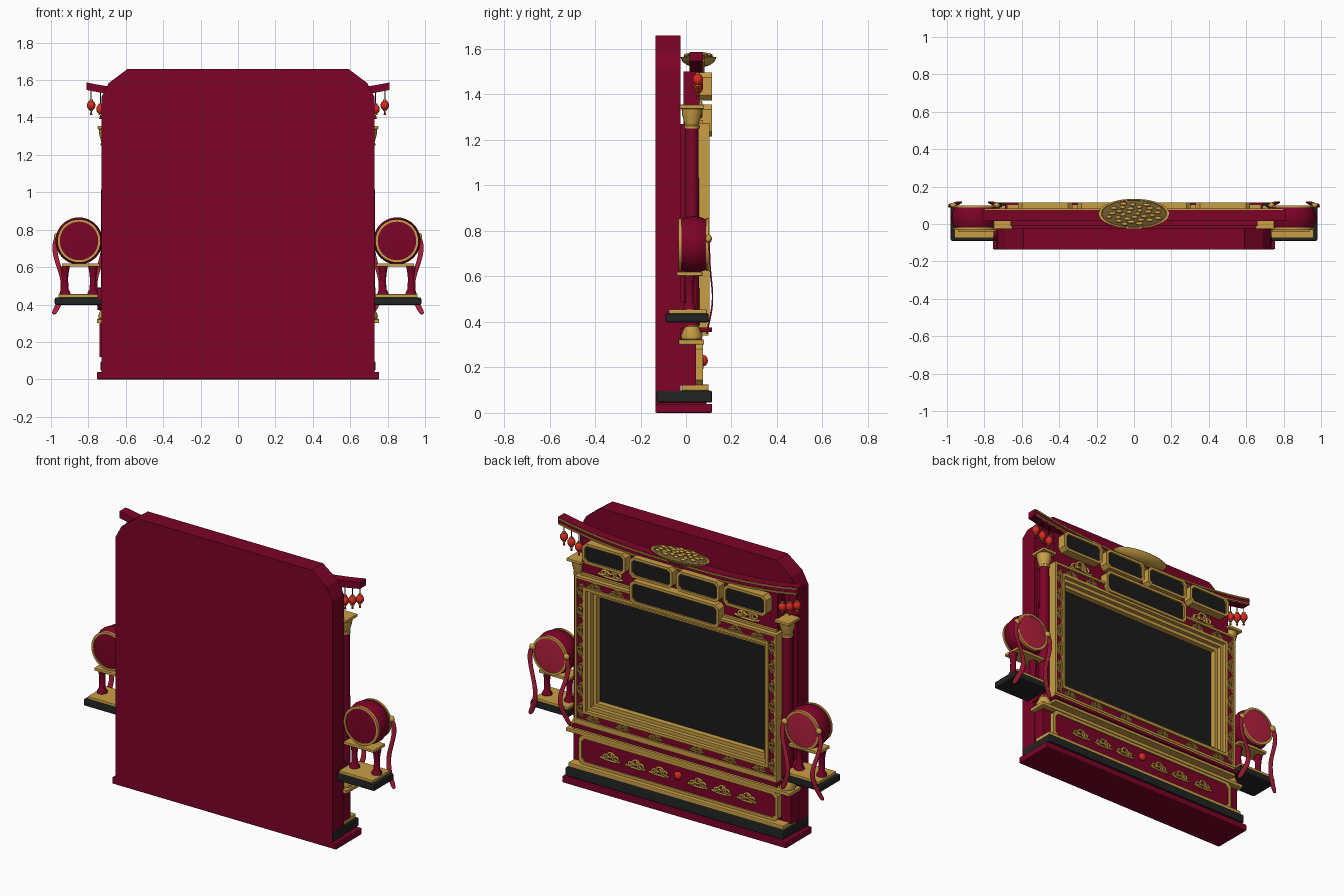
import bpy, bmesh, math, random
from mathutils import Matrix

if "Cube" in bpy.data.objects:
    bpy.data.objects.remove(bpy.data.objects["Cube"])
random.seed(4)
pi, cos, sin = math.pi, math.cos, math.sin

def mat(name, r, g, b):
    m = bpy.data.materials.new(name)
    m.diffuse_color = (r, g, b, 1)
    m.use_nodes = True
    m.node_tree.nodes["Principled BSDF"].inputs["Base Color"].default_value = m.diffuse_color
    return m

MAROON = mat("maroon", .2, .001, .02)
GOLD = mat("gold", .58, .345, .06)
BRONZE = mat("dark_gold", .16, .1, .03)
BLACK = mat("screen_black", .011, .011, .011)
PLINTH = mat("charcoal", .016, .017, .017)
ROSE = mat("rose_red", .45, .014, .047)
LANTERN = mat("lantern_red", .68, .024, .014)

def finish(name, bm, m, smooth=False, bevel=0):
    bmesh.ops.recalc_face_normals(bm, faces=bm.faces)
    me = bpy.data.meshes.new(name)
    bm.to_mesh(me)
    bm.free()
    me.materials.append(m)
    o = bpy.data.objects.new(name, me)
    bpy.context.collection.objects.link(o)
    if bevel:
        b = o.modifiers.new("bevel", 'BEVEL')
        b.width, b.segments = bevel, 2
    if smooth:
        bpy.context.view_layer.objects.active = o
        o.select_set(True)
        bpy.ops.object.shade_smooth_by_angle(angle=math.radians(40))
        o.select_set(False)
    return o

def prism(name, loop, y0, y1, m, bevel=0):
    """Outline in x,z extruded along y."""
    bm = bmesh.new()
    a = [bm.verts.new((x, y0, z)) for x, z in loop]
    b = [bm.verts.new((x, y1, z)) for x, z in loop]
    n = len(loop)
    bm.faces.new(a)
    bm.faces.new(b)
    for i in range(n):
        bm.faces.new((a[i], a[(i+1) % n], b[(i+1) % n], b[i]))
    return finish(name, bm, m, bevel=bevel)

def crect(cx, cz, hw, hh, c=0):
    """Rectangle outline, corners cut by c."""
    if c == 0:
        pts = [(-hw, -hh), (hw, -hh), (hw, hh), (-hw, hh)]
    else:
        pts = [(-hw+c, -hh), (hw-c, -hh), (hw, -hh+c), (hw, hh-c),
               (hw-c, hh), (-hw+c, hh), (-hw, hh-c), (-hw, -hh+c)]
    return [(cx+x, cz+z) for x, z in pts]

def circle(cx, cz, r, n=40):
    return [(cx+r*cos(2*pi*k/n), cz+r*sin(2*pi*k/n)) for k in range(n)]

def box(name, x0, x1, y0, y1, z0, z1, m, bevel=0):
    return prism(name, crect((x0+x1)/2, (z0+z1)/2, abs(x1-x0)/2, (z1-z0)/2), y0, y1, m, bevel)

def ring(name, outer, inner, y0, y1, m):
    """Picture-frame ring between two outlines."""
    bm = bmesh.new()
    L = [[bm.verts.new((x, y, z)) for x, z in loop] for loop, y in
         ((outer, y0), (outer, y1), (inner, y1), (inner, y0))]
    n = len(outer)
    for k in range(4):
        p, q = L[k], L[(k+1) % 4]
        for i in range(n):
            bm.faces.new((p[i], p[(i+1) % n], q[(i+1) % n], q[i]))
    return finish(name, bm, m)

def lathe(name, prof, loc, m, n=24, rot=None):
    """Profile of (radius, height) spun round z, then rotated and moved."""
    bm = bmesh.new()
    rows = [[bm.verts.new((r*cos(2*pi*i/n), r*sin(2*pi*i/n), h)) for i in range(n)] for r, h in prof]
    for p, q in zip(rows, rows[1:]):
        for i in range(n):
            bm.faces.new((p[i], p[(i+1) % n], q[(i+1) % n], q[i]))
    bm.faces.new(rows[0])
    bm.faces.new(rows[-1])
    bm.transform(Matrix.Translation(loc) @ (rot or Matrix()))
    return finish(name, bm, m, smooth=True)

def ball(name, loc, sx, sy, sz, m, u=16, v=10):
    bm = bmesh.new()
    bmesh.ops.create_uvsphere(bm, u_segments=u, v_segments=v, radius=1)
    bm.transform(Matrix.Translation(loc) @ Matrix.Diagonal((sx, sy, sz, 1)))
    return finish(name, bm, m, smooth=True)

def cloud(name, cx, y, cz, s, vertical=False):
    """Scroll ornament made of three spirals and a foot line."""
    cu = bpy.data.curves.new(name, 'CURVE')
    cu.dimensions = '3D'
    cu.bevel_depth, cu.bevel_resolution = .1*s, 1
    paths = []
    for dx, dz, r, d in ((-.6, -.1, .4, 1), (0, .1, .5, -1), (.6, -.15, .36, -1)):
        paths.append([(dx+d*r*(1-.06*k)*cos(.65*k-.6), dz+r*(1-.06*k)*sin(.65*k-.6)*.8) for k in range(14)])
    paths.append([(-1.15, -.3), (-.5, -.42), (.5, -.42), (1.15, -.3)])
    for p in paths:
        sp = cu.splines.new('POLY')
        sp.points.add(len(p)-1)
        for q, (a, b) in zip(sp.points, p):
            x, z = (b, a) if vertical else (a, b)
            q.co = (cx+s*x, y, cz+s*z, 1)
    cu.materials.append(GOLD)
    bpy.context.collection.objects.link(bpy.data.objects.new(name, cu))

TOY = Matrix.Rotation(-pi/2, 4, 'X')   # lathe axis z -> +y
TOX = Matrix.Rotation(pi/2, 4, 'Y')    # lathe axis z -> x

# back slab, base and plinths
half = [(.73, .03), (.73, 1.51), (.69, 1.585), (.59, 1.66)]
prism("back_slab", half + [(-x, z) for x, z in reversed(half)], -.135, -.025, MAROON)
box("base", -.755, .755, -.135, .115, 0, .04, MAROON, .006)
box("black_plinth", -.735, .735, -.13, .115, .045, .098, PLINTH, .008)
box("plinth_core", -.72, .72, -.12, .09, .035, .05, MAROON)
box("gold_plinth", -.725, .725, -.02, .1, .098, .125, GOLD, .005)
box("backing_panel", -.71, .71, -.03, 0, .12, 1.27, MAROON)

# lower cabinet with framed panel
box("cabinet", -.67, .67, -.025, .045, .12, .395, MAROON)
o, i = crect(0, .212, .67, .088, .02), crect(0, .212, .652, .07, .02)
ring("panel_frame", o, i, .04, .075, GOLD)
prism("lower_panel", i, .04, .067, MAROON)
box("cabinet_cap", -.70, .70, -.03, .08, .3, .322, GOLD, .004)
box("ledge_gold", -.68, .68, 0, .1, .34, .356, GOLD)
box("ledge", -.69, .69, 0, .115, .356, .376, MAROON, .004)
box("frame_sill", -.68, .68, 0, .1, .376, .4, GOLD)
ball("center_bead", (0, .078, .23), .024, .018, .024, LANTERN)
for s in (-1, 1):
    for x in (.13, .29, .46):
        cloud("panel_cloud", s*x, .07, .218, .06)

# stepped screen frame
steps = [(0, .014, .103, GOLD), (.014, .056, .092, MAROON), (.056, .074, .103, GOLD),
         (.074, .094, .08, GOLD), (.094, .115, .055, GOLD)]
def fr(d):
    return crect(0, .835, .68-d, .44-d)
for k, (a, b, y, m) in enumerate(steps):
    ring("screen_frame_%d" % k, fr(a), fr(b), 0, y, m)
prism("screen", fr(.115), 0, .022, BLACK)
for s in (-1, 1):
    for k in range(7):
        cloud("stile_scroll", s*.645, .095, .47+.12*k, .045, True)
    for x in (.14, .36, .56):
        cloud("rail_scroll", s*x, .095, .435, .042)
    for x in (.40, .55):
        cloud("top_rail_scroll", s*x, .095, 1.24, .042)

# header with signs
box("header", -.66, .66, -.01, .06, 1.26, 1.5, MAROON)
box("header_trim", -.66, .66, 0, .075, 1.275, 1.288, GOLD)
for s in (-1, 1):
    cloud("header_cloud", s*.46, .064, 1.333, .075)
def sign(name, cx, cz, hw, hh):
    ring(name + "_frame", crect(cx, cz, hw, hh, .022), crect(cx, cz, hw-.016, hh-.016, .016), .06, .115, GOLD)
    prism(name + "_panel", crect(cx, cz, hw-.016, hh-.016, .016), .06, .104, BLACK)
for x in (-.475, -.158, .158, .475):
    sign("upper_sign", x, 1.435, .145, .062)
sign("wide_sign", 0, 1.285, .3, .07)

# upswept roof beam and its gold trims
def zb(x):
    return 1.485 + .06*abs(x/.8)**2.6
def beam(name, lo, hi, y0, y1, w, m):
    xs = [-w + 2*w*k/32 for k in range(33)]
    prism(name, [(x, zb(x)+lo) for x in xs] + [(x, zb(x)+hi) for x in reversed(xs)], y0, y1, m)
beam("roof_beam", 0, .04, .015, .075, .81, MAROON)
beam("roof_trim_low", 0, .009, .07, .082, .8, GOLD)
beam("roof_trim_top", .029, .038, .07, .082, .8, GOLD)

# treasure bowl on the beam: shell, dark filling, leaf-shaped pieces
lathe("bowl", [(.25, 0), (.6, .008), (.88, .024), (1, .045), (.92, .045), (.87, .035)],
      (0, .055, 1.52), GOLD, 40, Matrix.Diagonal((.19, .08, 1, 1)))
lathe("bowl_filling", [(.9, 0), (.9, .012), (.5, .022)], (0, .055, 1.552), BRONZE, 40,
      Matrix.Diagonal((.19, .08, 1, 1)))
for k in range(30):
    a, r = k*2.4, math.sqrt((k+.5)/30)*.84
    ball("treasure_leaf", (.18*r*cos(a), .055+.072*r*sin(a), 1.579-.012*r*r),
         random.uniform(.014, .022), .009, .008, GOLD, 10, 6)

vase = [(.035, 0), (.045, .004), (.048, .02), (.03, .06), (.033, .066), (.033, .075)]
ribbon_path = [(.118, .105, .765), (.134, .108, .70), (.118, .112, .63), (.092, .122, .56),
               (.08, .127, .50), (.09, .12, .44), (.115, .108, .39), (.138, .1, .345)]
for s in (-1, 1):
    # column on a pedestal
    cx = s*.7
    box("pedestal", cx-.04, cx+.025, -.025, .045, .12, .305, MAROON)
    box("pedestal_cap", cx-.055, cx+.055, -.033, .08, .3, .322, GOLD, .004)
    lathe("column_foot", vase, (cx, .025, .32), GOLD)
    lathe("column", [(.034, 0), (.03, .88)], (cx, .025, .385), MAROON)
    lathe("capital", [(.034, 0), (.034, .012), (.03, .016), (.042, .06), (.045, .09)], (cx, .025, 1.25), GOLD)
    box("capital_block", cx-.05, cx+.05, -.028, .08, 1.337, 1.355, GOLD, .004)
    # hanging lanterns
    for x, z in ((.785, 1.465), (.735, 1.445), (.685, 1.43)):
        p = (s*x, .052, z)
        top = zb(x) - z
        ball("lantern", p, .023, .023, .027, LANTERN, 12, 8)
        lathe("lantern_cap", [(.01, .022), (.01, .031)], p, GOLD, 10)
        lathe("lantern_cord", [(.0025, .03), (.0025, top+.005)], p, PLINTH, 6)
        lathe("lantern_foot", [(.01, -.031), (.01, -.022)], p, GOLD, 10)
        lathe("lantern_tassel", [(.007, -.052), (.003, -.03)], p, LANTERN, 8)
    # drum platform, posts and shelf
    dx = s*.85
    lathe("bracket_boss", [(.06, -.02), (.06, .004)], (s*.73, -.03, .43), MAROON, 24, TOX)
    box("drum_platform", s*.72, s*.98, -.09, .1, .398, .438, PLINTH, .008)
    box("platform_top", s*.73, s*.96, -.075, .093, .436, .455, GOLD, .004)
    box("drum_shelf", s*.738, s*.942, -.04, .072, .602, .62, GOLD, .004)
    for t in (-1, 1):
        lathe("shelf_post", [(.03, 0), (.028, .012), (.018, .03), (.017, .09), (.021, .125), (.026, .15)],
              (dx+t*.075, .015, .453), MAROON, 16)
    # drum with two skins and rims
    c = (dx, .034, .74)
    lathe("drum_barrel", [(.108, -.06), (.119, -.035), (.126, 0), (.119, .035), (.108, .06)], c, MAROON, 40, TOY)
    for t, m in ((-1, MAROON), (1, ROSE)):
        lathe("drum_head", [(.105, t*.05), (.105, t*.062), (.07, t*.065)], c, m, 40, TOY)
        y0, y1 = sorted((.034+t*.053, .034+t*.066))
        ring("drum_rim", circle(dx, .74, .116), circle(dx, .74, .103), y0, y1, GOLD)
    # rosettes and flowing ribbons on both sides of the drum
    for t in (-1, 1):
        ball("rosette", (dx+t*.115, .1, .765), .019, .014, .019, GOLD, 12, 8)
        bm = bmesh.new()
        rows = [[bm.verts.new((dx+t*(x+w), y+.006*sin(6*k), z+w*.3)) for w in (-.014, .014)]
                for k, (x, y, z) in enumerate(ribbon_path)]
        for p, q in zip(rows, rows[1:]):
            bm.faces.new((p[0], p[1], q[1], q[0]))
        rb = finish("ribbon", bm, ROSE, smooth=True)
        sub = rb.modifiers.new("smooth", 'SUBSURF')
        sub.levels = sub.render_levels = 2
        rb.modifiers.new("thickness", 'SOLIDIFY').thickness = .006
